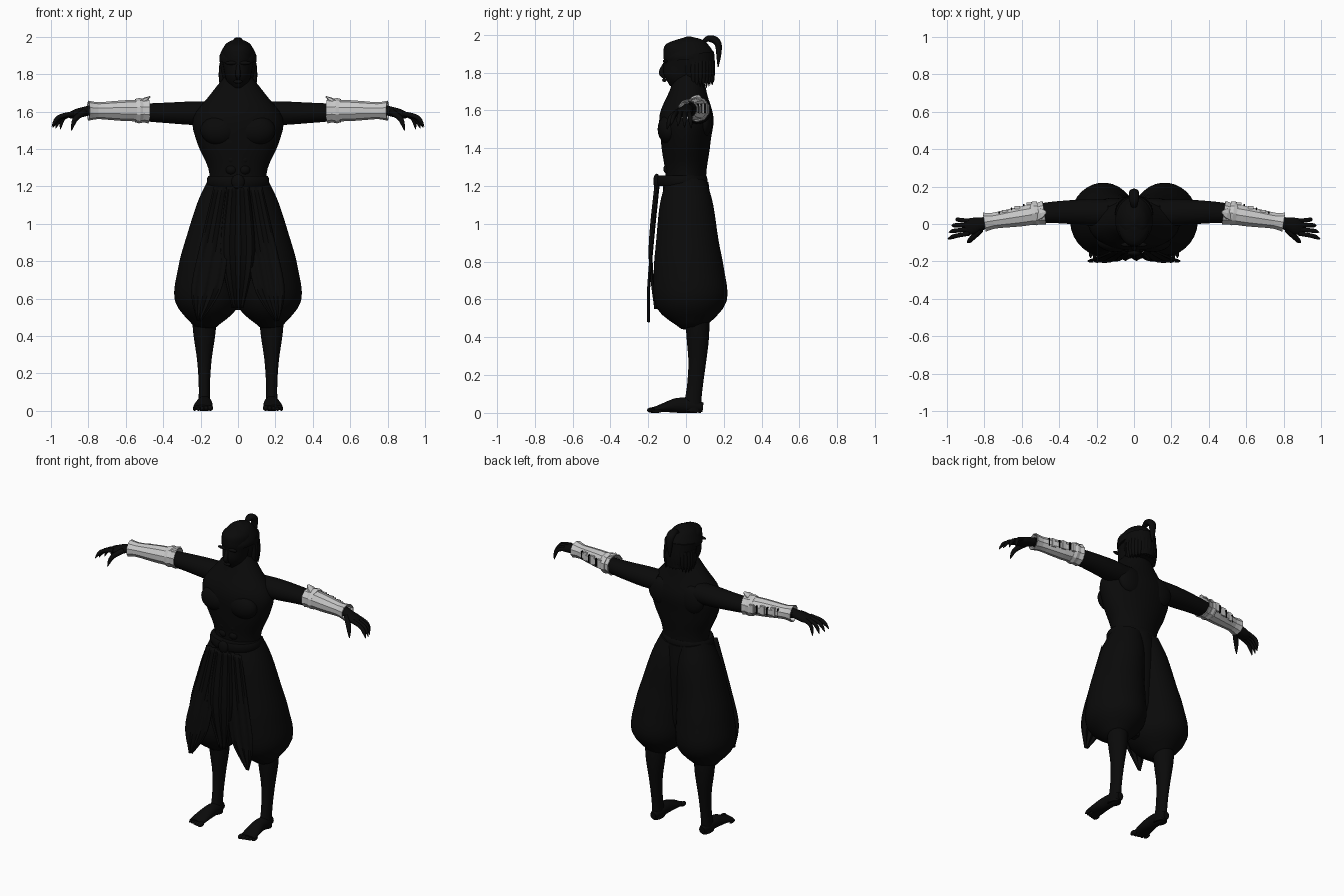
import bpy, bmesh, math, random
from mathutils import Vector

random.seed(4)
if "Cube" in bpy.data.objects:
    bpy.data.objects.remove(bpy.data.objects["Cube"])


def material(name, level):
    shade = bpy.data.materials.new(name)
    shade.use_nodes = True
    color = (level, level, level, 1)
    shade.diffuse_color = color
    shade.node_tree.nodes["Principled BSDF"].inputs["Base Color"].default_value = color
    return shade


BLACK = material("near black", .003)
GREY = material("light grey", .58)
RIGHTWARD, BACKWARD = Vector((1, 0, 0)), Vector((0, 1, 0))


def finish(name, mesh_builder, paired, paint=BLACK, smooth=True, thickness=0):
    """Make an object from a bmesh; paired parts are mirrored to the other side."""
    bmesh.ops.recalc_face_normals(mesh_builder, faces=mesh_builder.faces)
    mesh = bpy.data.meshes.new(name)
    mesh_builder.to_mesh(mesh)
    mesh_builder.free()
    mesh.materials.append(paint)
    part = bpy.data.objects.new(name, mesh)
    bpy.context.collection.objects.link(part)
    if smooth:
        bpy.ops.object.select_all(action="DESELECT")
        part.select_set(True)
        bpy.context.view_layer.objects.active = part
        bpy.ops.object.shade_smooth_by_angle(angle=math.radians(50))
    if thickness:
        part.modifiers.new("thickness", "SOLIDIFY").thickness = thickness
    if paired:
        part.modifiers.new("mirror", "MIRROR").use_mirror_merge = False


def sample(values, along):
    """Smooth curve through evenly spread values, read at a fraction of its length."""
    last = len(values) - 1
    index = min(int(along * last), last - 1)
    t = along * last - index
    before, start = values[max(index - 1, 0)], values[index]
    end, after = values[index + 1], values[min(index + 2, last)]
    enter, leave = (end - before) / 2, (after - start) / 2
    bend = (end - start) * 3 - enter * 2 - leave
    twist = (start - end) * 2 + enter + leave
    return start + enter * t + bend * t ** 2 + twist * t ** 3


def loft(name, path, widths, flatness, sides=24, rings=20, capped=True, **look):
    """Skin elliptical rings along a path; flatness is depth over width."""
    builder = bmesh.new()
    path = [Vector(point) for point in path]
    if not isinstance(flatness, list):
        flatness = [flatness, flatness]
    span = path[-1] - path[0]
    reference = BACKWARD if abs(span.x) > max(abs(span.y), abs(span.z)) else RIGHTWARD
    centres = [sample(path, i / rings) for i in range(rings + 1)]
    loops = []
    for i, centre in enumerate(centres):
        heading = (centres[min(i + 1, rings)] - centres[max(i - 1, 0)]).normalized()
        across = (reference - heading * reference.dot(heading)).normalized()
        over = heading.cross(across)
        width = max(sample(widths, i / rings), .001)
        depth = width * sample(flatness, i / rings)
        angles = [math.tau * (j + .5) / sides for j in range(sides)]
        loops.append([builder.verts.new(centre + across * width * math.cos(angle)
                                        + over * depth * math.sin(angle)) for angle in angles])
    for lower, upper in zip(loops, loops[1:]):
        for j in range(sides):
            k = (j + 1) % sides
            builder.faces.new((lower[j], lower[k], upper[k], upper[j]))
    if capped:
        builder.faces.new(loops[0])
        builder.faces.new(loops[-1])
    finish(name, builder, path[0].x > 0, **look)


def solid(name, centre, size, block=False, **look):
    """An ellipsoid by half sizes, or a block by full sizes."""
    builder = bmesh.new()
    if block:
        bmesh.ops.create_cube(builder, size=1)
    else:
        bmesh.ops.create_uvsphere(builder, u_segments=20, v_segments=12, radius=1)
    bmesh.ops.scale(builder, vec=size, verts=builder.verts)
    bmesh.ops.translate(builder, vec=centre, verts=builder.verts)
    finish(name, builder, centre[0] > 0, smooth=not block, **look)


def cloth(name, rows, ripple, columns=12, steps=16):
    """Pleated hanging cloth from rows of inner x, outer x, y and z."""
    builder = bmesh.new()
    rows = [Vector(row) for row in rows]
    grid = []
    for i in range(steps + 1):
        inner, outer, y, z = sample(rows, i / steps)
        grid.append([builder.verts.new((inner + (outer - inner) * j / columns,
                                        y + ripple * math.sin(j * 1.6), z))
                     for j in range(columns + 1)])
    for upper, lower in zip(grid, grid[1:]):
        for j in range(columns):
            builder.faces.new((upper[j], upper[j + 1], lower[j + 1], lower[j]))
    finish(name, builder, rows[0][0] > 0, thickness=.004)


# Torso, neck and muscles
loft("torso", [(0, 0, 1.2), (0, 0, 1.5), (0, .02, 1.8)],
     [.15, .16, .22, .24, .14, .06], [.7, .7, .6, .6, .7, 1], sides=32)
solid("chest_muscle", (.1, -.09, 1.5), (.1, .06, .08))
solid("shoulder_blade", (.11, .1, 1.55), (.09, .04, .09))
for row in range(3):
    solid("stomach_muscle", (.035, -.09, 1.29 + row * .055), (.033, .03, .03))

# Arms
loft("arm", [(.14, .06, 1.59), (.47, .06, 1.595), (.8, .01, 1.605)],
     [.07, .07, .06, .05, .04, .03], .9)

# Hands with curled, pointed fingers
loft("palm", [(.78, .01, 1.61), (.9, -.02, 1.58)], [.03, .035, .045, .04], [.9, .4], sides=16)
for finger in range(4):
    knuckle = Vector((.88, .022 * finger - .05, 1.59))
    tip = Vector((.995 - .005 * finger ** 2, .036 * finger - .08, 1.52 - .005 * finger))
    bend = (knuckle + tip) / 2 + Vector((.02, 0, .015))
    loft("finger", [knuckle, bend, tip], [.013, .012, .011, .002], 1, sides=10, rings=10)
loft("thumb", [(.82, -.03, 1.6), (.87, -.08, 1.56), (.89, -.1, 1.5)],
     [.017, .016, .012, .002], 1, sides=10, rings=10)

# Faceted forearm guards with flared rims, clasps and lacing
facets = dict(paint=GREY, smooth=False, thickness=.005)
loft("forearm_guard", [(.48, .06, 1.605), (.8, .01, 1.605)],
     [.068, .058, .056, .05, .045, .054], 1, sides=10, rings=10, capped=False, **facets)
loft("guard_band", [(.51, .06, 1.605), (.55, .054, 1.605)],
     [.064, .068, .062], 1, sides=10, rings=2, capped=False, **facets)
loft("elbow_fin", [(.52, .05, 1.65), (.47, .065, 1.68)],
     [.035, .03, .008], .4, sides=6, rings=2, paint=GREY, smooth=False)
for row in range(3):
    x, y = .56 + .065 * row, .108 - .02 * row
    solid("guard_clasp", (x, y, 1.61), (.03, .014, .055), block=True, paint=GREY)
    solid("guard_lace", (x + .03, y - .006, 1.61), (.007, .012, .05), block=True)

# Baggy trousers with front flaps
loft("trouser_leg", [(.06, 0, 1.22), (.14, .01, .83), (.18, .04, .45)],
     [.1, .13, .15, .17, .17, .06], 1.1, sides=32)
loft("trouser_seat", [(0, 0, 1.22), (0, .01, .54)], [.12, .12, .1, .08, .02], [1, 1.4])
cloth("side_flap", [(.02, .13, -.15, 1.2), (.05, .2, -.18, .9),
                    (.09, .25, -.2, .65), (.2, .22, -.2, .48)], .006)
cloth("front_panel", [(-.06, .06, -.16, 1.2), (-.09, .09, -.19, .85),
                      (-.03, .03, -.16, .55)], .008)

# Sash and its knot
loft("sash", [(0, -.02, 1.2), (0, -.02, 1.255)], [.16, .167, .167, .16], .8, sides=32, rings=6)
solid("sash_knot", (0, -.155, 1.225), (.035, .018, .04))

# Calves, feet and toes
loft("lower_leg", [(.18, .06, .56), (.18, .06, .28), (.18, .03, .005)],
     [.065, .062, .04, .03, .034], [1, 1, 1.2, 1.4, 1.5])
loft("foot", [(.18, .09, .03), (.18, -.04, .04), (.19, -.17, .016)],
     [.02, .035, .04, .05, .05], [1.2, 1.1, 1, .5, .3])
for toe in range(5):
    radius = .015 - .0015 * toe
    solid("toe", (.148 + .021 * toe, .006 * toe - .178, radius), (radius, .028, radius))

# Head and face
loft("head", [(0, -.06, 1.72), (0, -.01, 1.85), (0, .01, 1.98)],
     [.02, .06, .075, .085, .08, .02], 1.4)
loft("nose", [(0, -.11, 1.85), (0, -.13, 1.8), (0, -.11, 1.77)], [.009, .014, .008], 1, sides=12)
solid("lips", (0, -.114, 1.76), (.024, .012, .01))
solid("brow", (.035, -.11, 1.86), (.035, .012, .01))

# Hair cap, nape hair, hanging locks and topknot
loft("hair_cap", [(0, .02, 1.87), (0, .01, 1.99)], [.1, .1, .085, .06, .01], 1.3)
loft("nape_hair", [(0, .07, 1.74), (0, .05, 1.9)], [.08, .095, .1], 1)
for lock in range(9):
    angle = math.radians(13 * lock - 15)
    x, y = .086 * math.cos(angle), .06 + .08 * math.sin(angle)
    end = random.uniform(1.715, 1.74)
    loft("hair_lock", [(x, y, 1.86), (x * 1.08, y, end)], [.014, .015, .001], 1, sides=8, rings=8)
loft("topknot_tail", [(0, .08, 1.95), (0, .12, 1.98), (0, .17, 1.95), (0, .17, 1.83)],
     [.014, .018, .026, .028, .02, .004], .7, sides=14)
